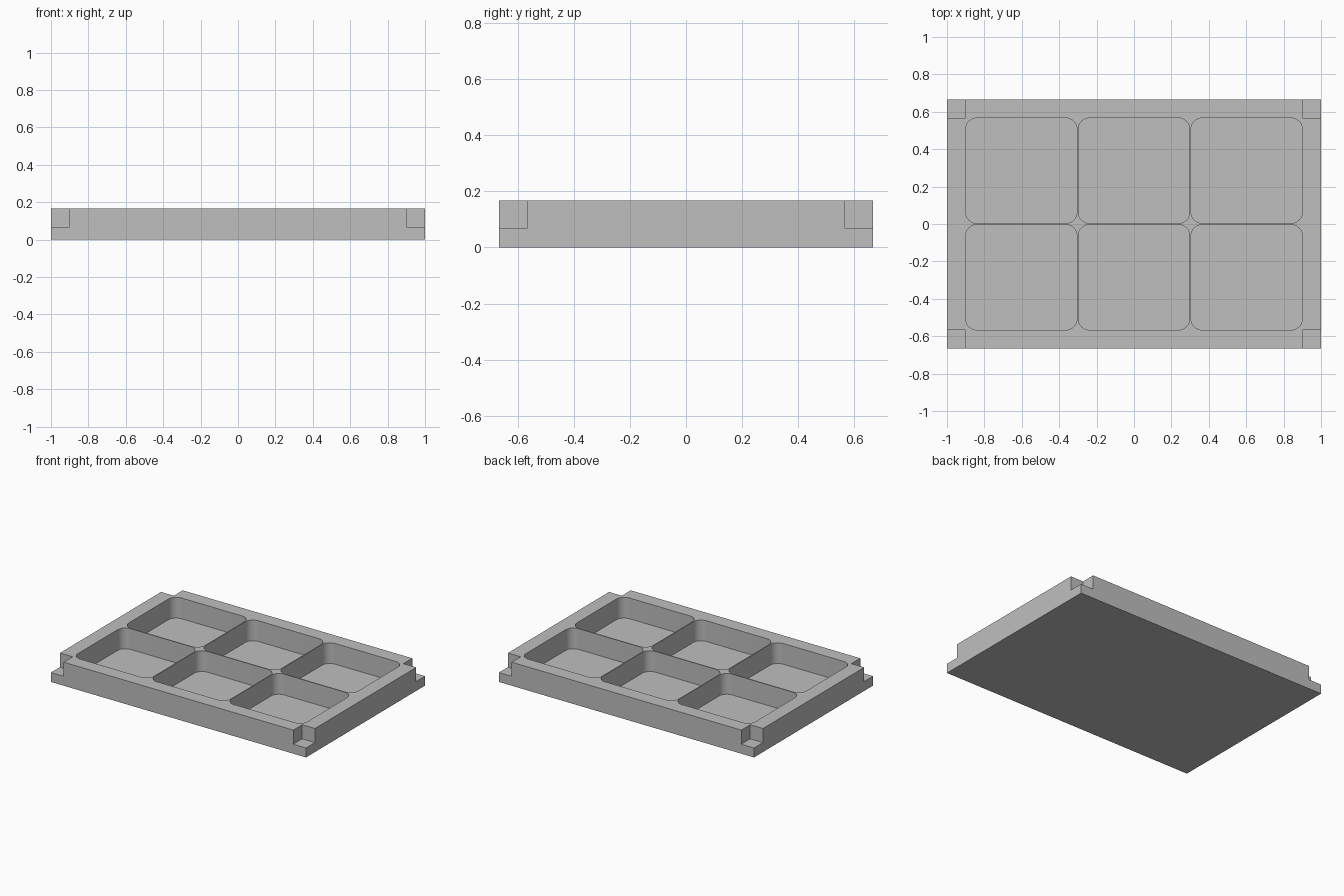
import bpy, bmesh
from math import radians, cos, sin, pi

cube = bpy.data.objects.get("Cube")
if cube:
    bpy.data.objects.remove(cube, do_unlink=True)

LENGTH, DEPTH, HEIGHT = 2.0, 1.333, 0.167
RIM = 0.1            # rim width, also the size of the corner notches
FLOOR = 0.02         # thickness under the compartments
WALL = 0.007         # thin dividers
COLS, ROWS = 3, 2
RADIUS, STEPS = 0.06, 8

grey = bpy.data.materials.new("plain grey")
grey.use_nodes = True
colour = (0.52, 0.52, 0.52, 1)
grey.diffuse_color = colour
grey.node_tree.nodes["Principled BSDF"].inputs["Base Color"].default_value = colour


def add_block(bm, cx, cy, w, d, z0, z1, radius=0):
    """Upright block, optionally with rounded vertical edges."""
    points = []
    for i, (sx, sy) in enumerate([(1, 1), (-1, 1), (-1, -1), (1, -1)]):
        px, py = cx + sx * (w / 2 - radius), cy + sy * (d / 2 - radius)
        for k in range(STEPS + 1 if radius else 1):
            a = (i + k / STEPS) * pi / 2
            points.append((px + radius * cos(a), py + radius * sin(a)))
    low = [bm.verts.new((x, y, z0)) for x, y in points]
    high = [bm.verts.new((x, y, z1)) for x, y in points]
    bm.faces.new(low[::-1])
    bm.faces.new(high)
    n = len(points)
    for i in range(n):
        j = (i + 1) % n
        bm.faces.new((low[i], low[j], high[j], high[i]))


def make_object(name, bm):
    mesh = bpy.data.meshes.new(name)
    bm.to_mesh(mesh)
    bm.free()
    mesh.materials.append(grey)
    obj = bpy.data.objects.new(name, mesh)
    bpy.context.scene.collection.objects.link(obj)
    return obj


# Solid tray body
bm = bmesh.new()
add_block(bm, 0, 0, LENGTH, DEPTH, 0, HEIGHT)
tray = make_object("tray", bm)

# Rounded compartments in a grid
bm = bmesh.new()
w = (LENGTH - 2 * RIM - (COLS - 1) * WALL) / COLS
d = (DEPTH - 2 * RIM - (ROWS - 1) * WALL) / ROWS
for c in range(COLS):
    for r in range(ROWS):
        add_block(bm, (c - (COLS - 1) / 2) * (w + WALL),
                  (r - (ROWS - 1) / 2) * (d + WALL),
                  w, d, FLOOR, HEIGHT + RIM, RADIUS)

# Square notches at the four corners
for sx in (-1, 1):
    for sy in (-1, 1):
        add_block(bm, sx * LENGTH / 2, sy * DEPTH / 2, 2 * RIM, 2 * RIM,
                  HEIGHT - RIM, HEIGHT + RIM)
cutter = make_object("tray_cutter", bm)
cutter.hide_render = True

# Cut the body, then discard the cutter
cut = tray.modifiers.new("cut", 'BOOLEAN')
cut.operation = 'DIFFERENCE'
cut.solver = 'EXACT'
cut.object = cutter
graph = bpy.context.evaluated_depsgraph_get()
result = bpy.data.meshes.new_from_object(tray.evaluated_get(graph))
tray.modifiers.clear()
tray.data = result
bpy.data.objects.remove(cutter, do_unlink=True)

# Smooth compartment corners, crisp edges elsewhere
for obj in bpy.context.selected_objects:
    obj.select_set(False)
tray.select_set(True)
bpy.context.view_layer.objects.active = tray
bpy.ops.object.shade_smooth_by_angle(angle=radians(30))
